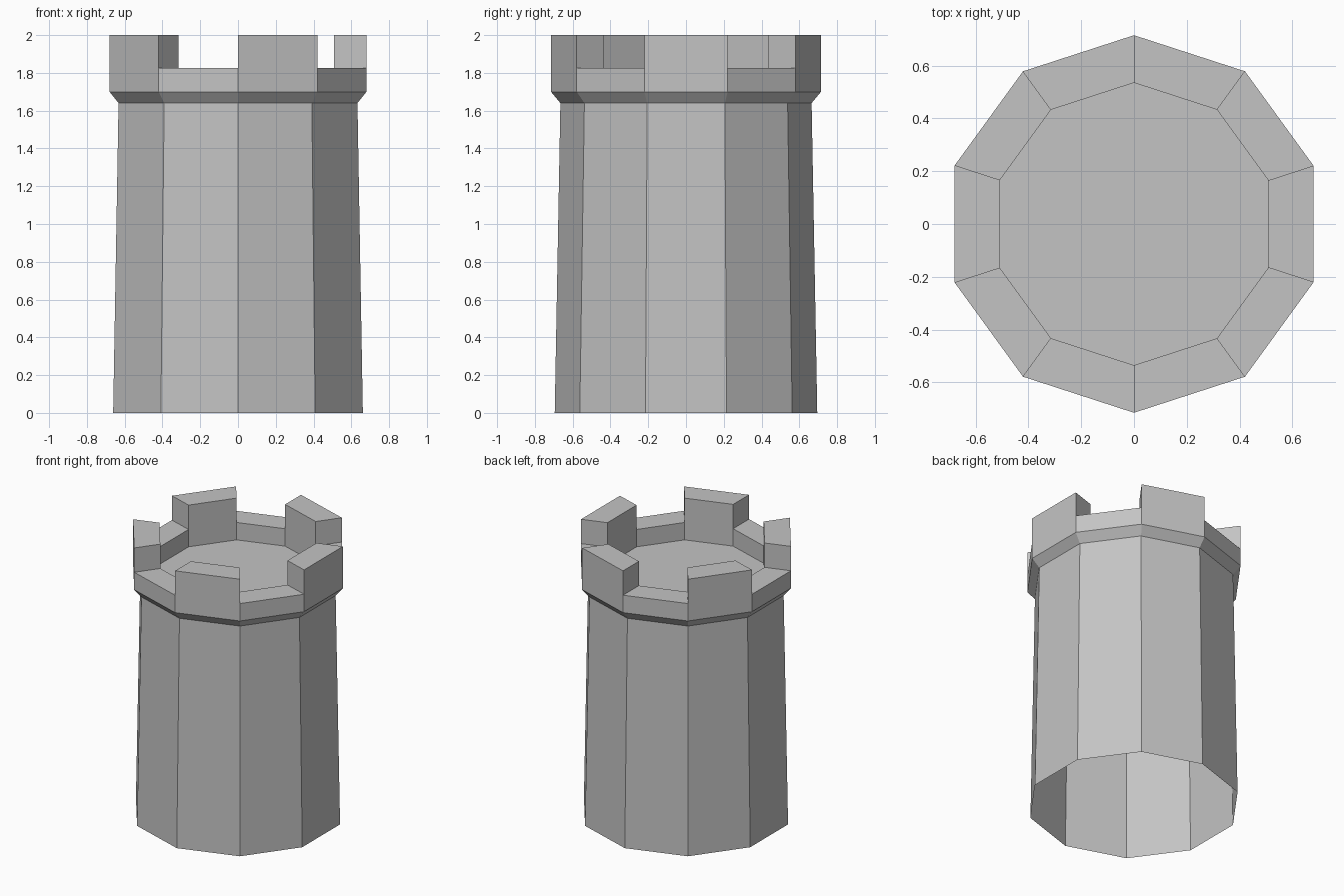
import bpy, bmesh
from math import cos, sin, pi

SIDES = 10
FOOT_R, NECK_R, RIM_R, INNER_R = 0.695, 0.665, 0.715, 0.535
NECK_Z, RIM_Z, GAP_Z, TOP_Z = 1.64, 1.70, 1.825, 2.0

cube = bpy.data.objects.get("Cube")
if cube:
    bpy.data.objects.remove(cube, do_unlink=True)

stone = bpy.data.materials.new("grey stone")
stone.use_nodes = True
grey = (0.55, 0.55, 0.55, 1)
stone.diffuse_color = grey
bsdf = stone.node_tree.nodes["Principled BSDF"]
bsdf.inputs["Base Color"].default_value = grey
bsdf.inputs["Roughness"].default_value = 0.9


def corner(k, radius, z):
    a = -pi / 2 + 2 * pi * k / SIDES
    return (radius * cos(a), radius * sin(a), z)


def make(name, polygons):
    bm = bmesh.new()
    for poly in polygons:
        bm.faces.new([bm.verts.new(p) for p in poly])
    bmesh.ops.remove_doubles(bm, verts=bm.verts, dist=0.0005)
    mesh = bpy.data.meshes.new(name)
    bm.to_mesh(mesh)
    bm.free()
    mesh.materials.append(stone)
    obj = bpy.data.objects.new(name, mesh)
    bpy.context.collection.objects.link(obj)
    return obj


def band(k, lower, upper):
    """One side panel between two (radius, height) levels."""
    return [corner(k, *lower), corner(k + 1, *lower),
            corner(k + 1, *upper), corner(k, *upper)]


# Tapered shaft, open underneath, and the flared collar above it
make("tower_shaft", [band(k, (FOOT_R, 0), (NECK_R, NECK_Z)) for k in range(SIDES)])
make("flared_collar", [band(k, (NECK_R, NECK_Z), (RIM_R, RIM_Z)) for k in range(SIDES)])

# Parapet: every other side rises into a merlon with closed ends
parapet = []
for k in range(SIDES):
    merlon = k % 2 == 0
    top = TOP_Z if merlon else GAP_Z
    parapet.append(band(k, (RIM_R, RIM_Z), (RIM_R, top)))
    parapet.append(band(k, (RIM_R, top), (INNER_R, top)))
    parapet.append(band(k, (INNER_R, top), (INNER_R, RIM_Z)))
    if merlon:
        end = [(RIM_R, GAP_Z), (RIM_R, TOP_Z), (INNER_R, TOP_Z), (INNER_R, GAP_Z)]
        parapet.append([corner(k, *p) for p in reversed(end)])
        parapet.append([corner(k + 1, *p) for p in end])
make("battlements", parapet)

# Flat roof deck inside the parapet
make("roof_deck", [[corner(k, INNER_R, RIM_Z) for k in range(SIDES)]])
